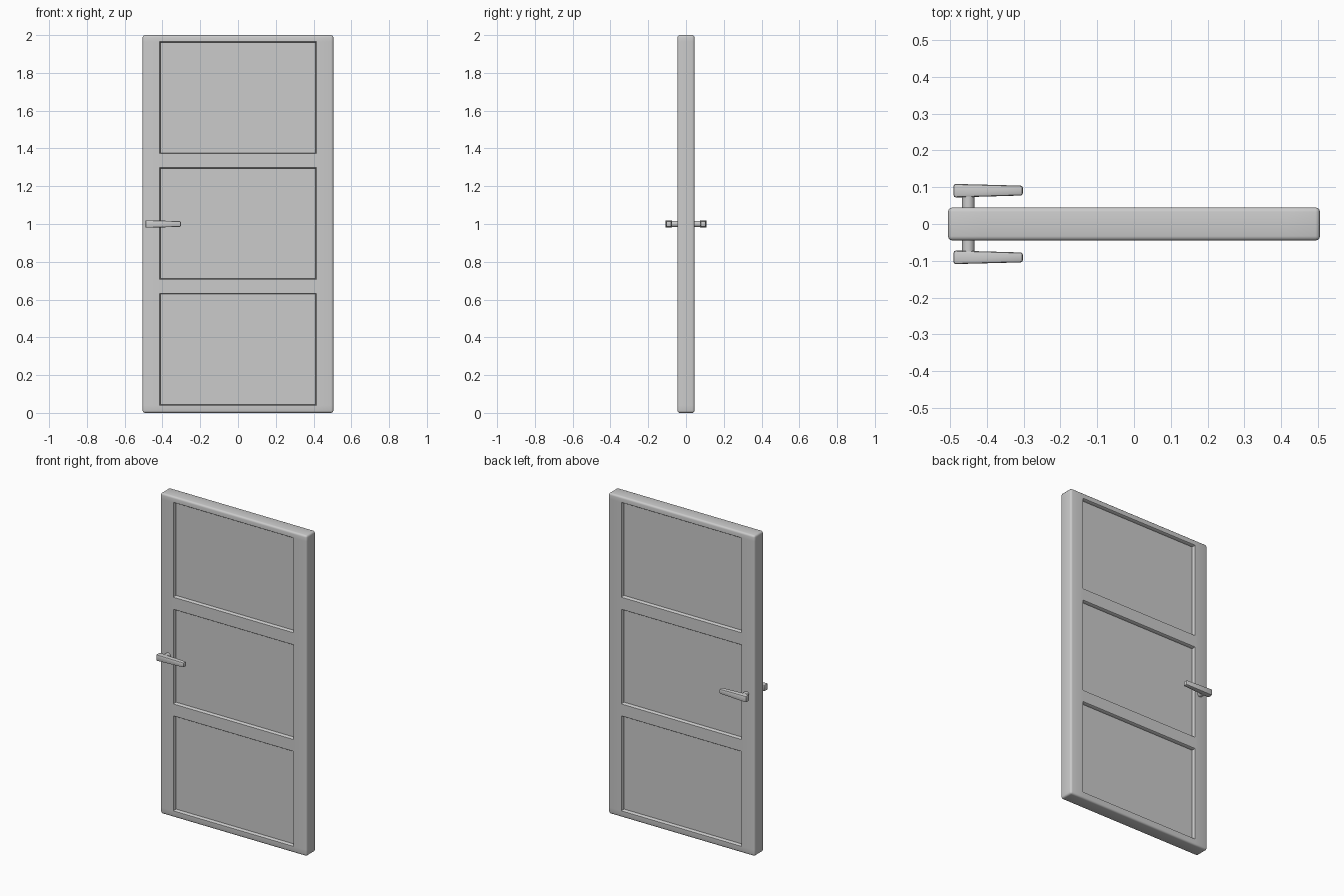
import bpy, bmesh
from mathutils import Vector, Matrix

if "Cube" in bpy.data.objects:
    bpy.data.objects.remove(bpy.data.objects["Cube"])


def finish(bm, name):
    bmesh.ops.recalc_face_normals(bm, faces=bm.faces)
    me = bpy.data.meshes.new(name)
    bm.to_mesh(me)
    bm.free()
    ob = bpy.data.objects.new(name, me)
    bpy.context.collection.objects.link(ob)
    bpy.ops.object.select_all(action='DESELECT')
    ob.select_set(True)
    bpy.context.view_layer.objects.active = ob
    bpy.ops.object.shade_smooth_by_angle(angle=0.6)
    return ob


def box(lo, hi):
    bm = bmesh.new()
    lo, hi = Vector(lo), Vector(hi)
    bmesh.ops.create_cube(bm, size=1)
    for v in bm.verts:
        v.co = (lo + hi) / 2 + v.co * (hi - lo)
    return bm


def bevel(bm, width, segments):
    bmesh.ops.bevel(bm, geom=bm.edges[:], offset=width, segments=segments,
                    profile=0.5, affect='EDGES')


# Door leaf: rounded slab, cut into a grid, with three recessed panels per side
PANEL_X = 0.415
PANELS = [(0.04, 0.633), (0.707, 1.298), (1.373, 1.965)]
bm = box((-0.505, -0.045, 0), (0.505, 0.045, 2))
bevel(bm, 0.012, 3)
cuts = [((s * PANEL_X, 0, 0), (1, 0, 0)) for s in (-1, 1)]
cuts += [((0, 0, z), (0, 0, 1)) for pair in PANELS for z in pair]
for co, no in cuts:
    bmesh.ops.bisect_plane(bm, geom=bm.verts[:] + bm.edges[:] + bm.faces[:],
                           plane_co=co, plane_no=no)
bm.normal_update()
panels = []
for f in bm.faces:
    c = f.calc_center_median()
    if abs(f.normal.y) > 0.99 and abs(c.x) < PANEL_X and any(a < c.z < b for a, b in PANELS):
        panels.append(f)
# chamfered lip, then the straight recess wall
for thick, depth in ((0.005, -0.005), (0.0005, -0.017)):
    bmesh.ops.inset_individual(bm, faces=panels, thickness=thick, depth=depth)
finish(bm, "door_leaf")

# Lever handles and their spindles on both faces
for side, label in ((-1, "front"), (1, "back")):
    y0, y1 = sorted((side * 0.072, side * 0.109))
    bm = box((-0.49, y0, 0.98), (-0.302, y1, 1.02))
    for v in bm.verts:  # taper towards the tip
        if v.co.x > -0.4:
            v.co.y += (side * 0.0915 - v.co.y) * 0.28
            v.co.z += (1.0 - v.co.z) * 0.25
    bevel(bm, 0.006, 2)
    finish(bm, label + "_handle_lever")

    bm = bmesh.new()
    mat = Matrix.Translation((-0.45, side * 0.06, 1.0)) @ Matrix.Rotation(1.570796, 4, 'X')
    bmesh.ops.create_cone(bm, cap_ends=True, segments=24, radius1=0.017,
                          radius2=0.017, depth=0.05, matrix=mat)
    finish(bm, label + "_handle_spindle")
